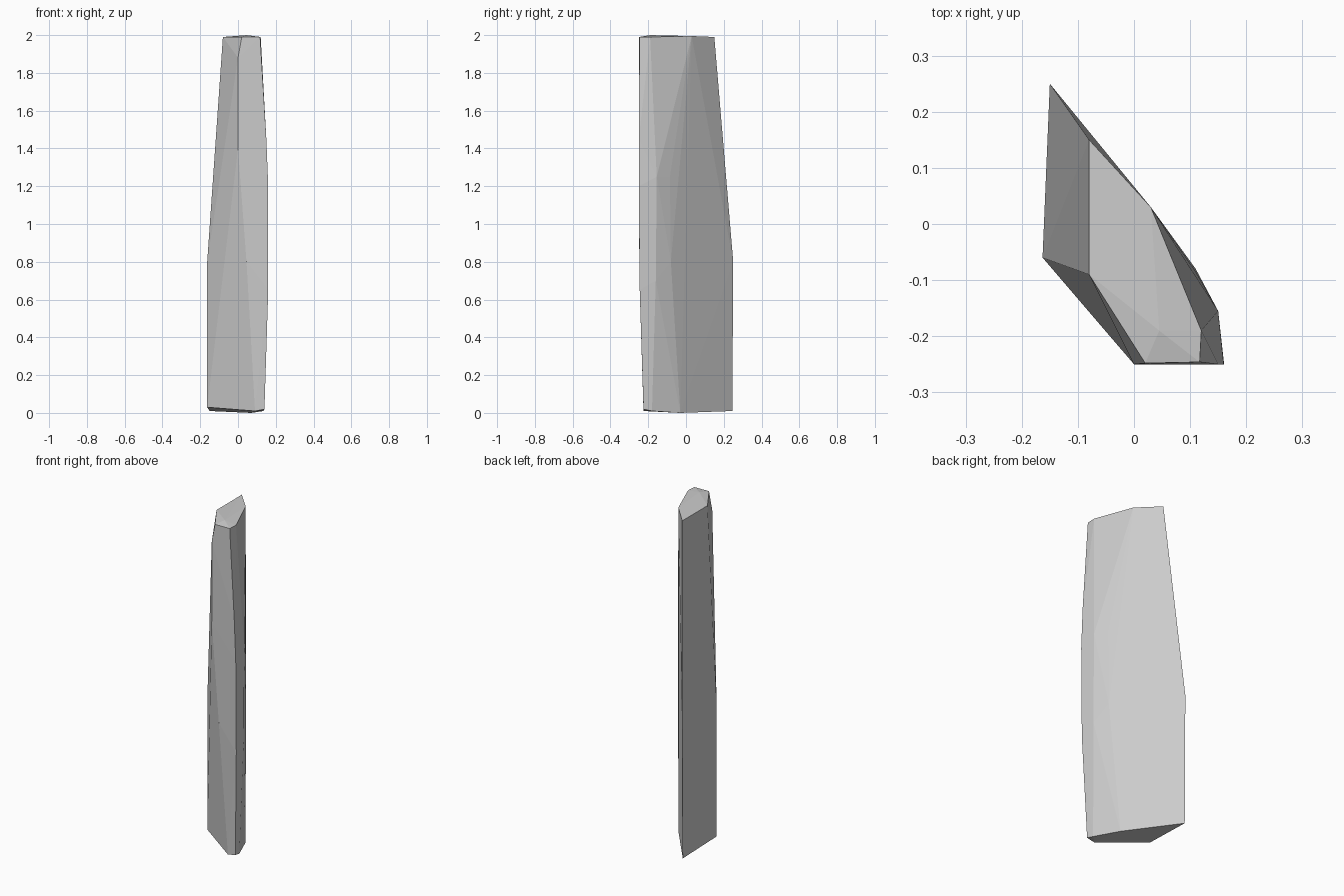
import bpy, bmesh

cube = bpy.data.objects.get("Cube")
if cube:
    bpy.data.objects.remove(cube)

# Long edges of the shard, each listed from top to bottom
edges = {
    "back_corner": [(-0.08, 0.15, 1.99), (-0.15, 0.25, 0.8), (-0.15, 0.245, 0.01)],
    "right_corner": [(-0.08, -0.09, 1.99), (-0.163, -0.06, 0.8), (-0.163, -0.06, 0.03)],
    "front_crease": [(0.02, -0.248, 1.99), (0, -0.25, 1.88), (0, -0.25, 1.4),
                     (0.045, -0.247, 0.8), (0.09, -0.225, 0.01)],
    "front_corner": [(0.117, -0.246, 1.99), (0.15, -0.25, 1.45), (0.16, -0.25, 1.2),
                     (0.16, -0.245, 0.65), (0.14, -0.225, 0.02)],
    "left_ridge": [(0.12, -0.19, 1.99), (0.15, -0.155, 1.25), (0.15, -0.16, 0.7),
                   (0.135, -0.18, 0.01)],
    "back_ridge": [(0.03, 0.03, 1.995), (0.11, -0.085, 1.25), (0.11, -0.08, 0.8),
                   (0.07, -0.03, 0)],
    "crown": [(0.045, -0.19, 2)],
}

# Wrap the edges in flat facets
bm = bmesh.new()
for points in edges.values():
    for p in points:
        bm.verts.new(p)
hull = bmesh.ops.convex_hull(bm, input=bm.verts)
loose = {g for g in hull["geom_interior"] + hull["geom_unused"]
         if isinstance(g, bmesh.types.BMVert)}
bmesh.ops.delete(bm, geom=list(loose), context="VERTS")
bmesh.ops.recalc_face_normals(bm, faces=bm.faces)

mesh = bpy.data.meshes.new("stone_shard")
bm.to_mesh(mesh)
bm.free()

# Plain stone colour
stone = bpy.data.materials.new("stone_grey")
stone.use_nodes = True
grey = (0.6, 0.6, 0.6, 1)
stone.diffuse_color = grey
stone.node_tree.nodes["Principled BSDF"].inputs["Base Color"].default_value = grey
mesh.materials.append(stone)

shard = bpy.data.objects.new("stone_shard", mesh)
bpy.context.collection.objects.link(shard)
